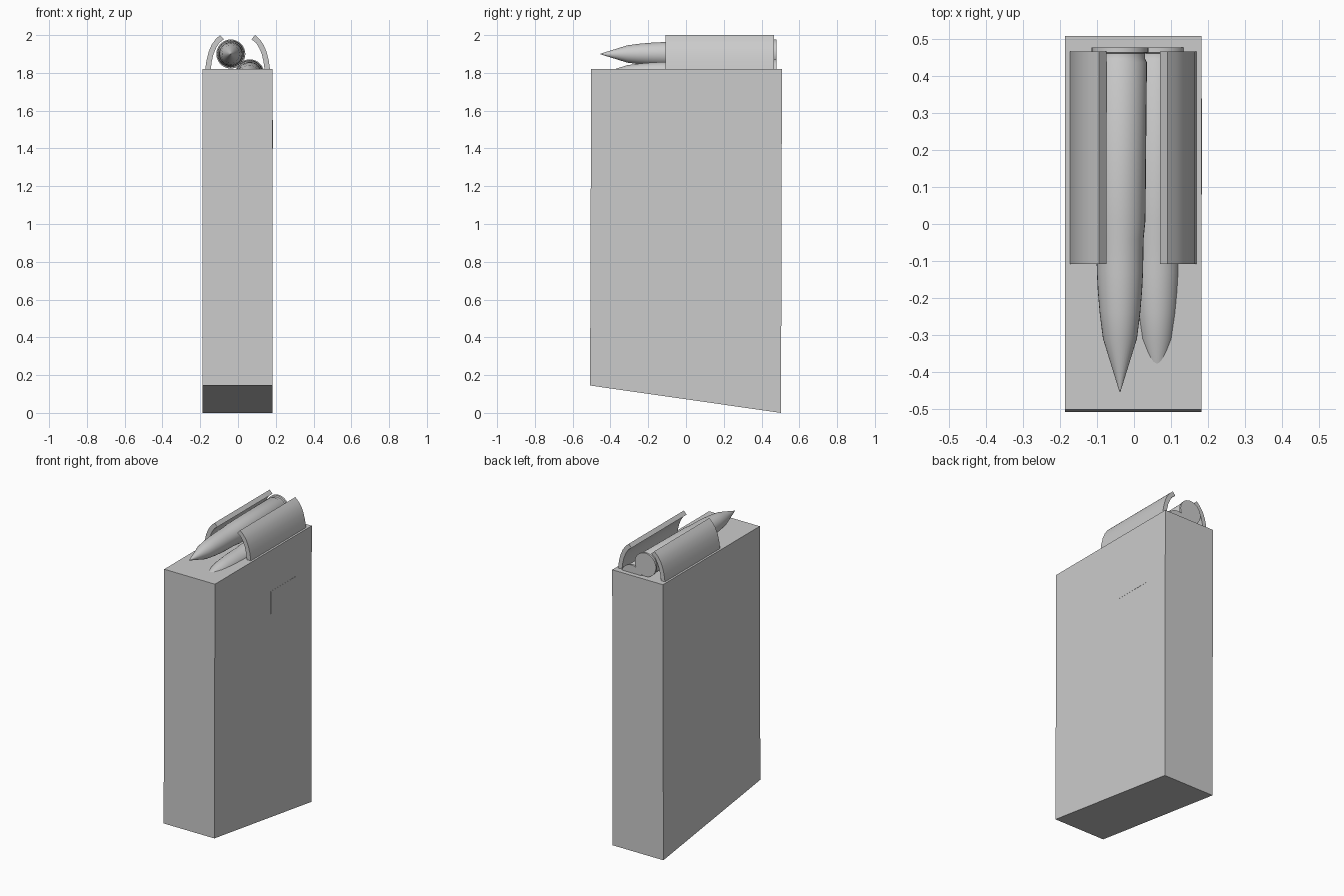
import bpy, math

if "Cube" in bpy.data.objects:
    bpy.data.objects.remove(bpy.data.objects["Cube"])

steel = bpy.data.materials.new("grey_steel")
steel.diffuse_color = (0.6, 0.6, 0.6, 1)
steel.use_nodes = True
steel.node_tree.nodes["Principled BSDF"].inputs["Base Color"].default_value = steel.diffuse_color


def make(name, verts, faces, smooth=False):
    me = bpy.data.meshes.new(name)
    me.from_pydata(verts, [], faces)
    me.materials.append(steel)
    ob = bpy.data.objects.new(name, me)
    bpy.context.collection.objects.link(ob)
    if smooth:
        bpy.ops.object.select_all(action='DESELECT')
        ob.select_set(True)
        bpy.context.view_layer.objects.active = ob
        bpy.ops.object.shade_smooth_by_angle(angle=math.radians(30))
    return ob


def prism(name, outline, place, a, b, smooth=False):
    """Extrude a closed 2D outline from a to b; place maps (u, v, w) to xyz."""
    n = len(outline)
    verts = [place(u, v, w) for w in (a, b) for u, v in outline]
    faces = [(i, (i + 1) % n, n + (i + 1) % n, n + i) for i in range(n)]
    faces += [tuple(reversed(range(n))), tuple(range(n, 2 * n))]
    ob = make(name, verts, faces, smooth)
    # make normals consistent
    import bmesh
    bm = bmesh.new()
    bm.from_mesh(ob.data)
    bmesh.ops.recalc_face_normals(bm, faces=bm.faces)
    bm.to_mesh(ob.data)
    bm.free()
    return ob


def lathe(name, profile, cx, cz, sides=32):
    """Spin (y, radius) points about an axis along y."""
    verts, faces = [], []
    for y, r in profile:
        for k in range(sides):
            t = 2 * math.pi * k / sides
            verts.append((cx + r * math.cos(t), y, cz + r * math.sin(t)))
    for j in range(len(profile) - 1):
        for k in range(sides):
            k2 = (k + 1) % sides
            a, b = j * sides, (j + 1) * sides
            faces.append((a + k, a + k2, b + k2, b + k))
    faces.append(tuple(reversed(range(sides))))
    faces.append(tuple(range(len(verts) - sides, len(verts))))
    return make(name, verts, faces, True)


# Box body with a sloping floor
side = [(-0.508, 0.145), (0.503, 0.005), (0.508, 1.82), (-0.502, 1.82)]
side[1] = (0.503, 0.0)
prism("magazine_body", side, lambda u, v, w: (w, u, v), -0.187, 0.183)

# Catch plate on the right wall
catch = [(0.08, 1.40), (0.34, 1.40), (0.34, 1.55), (0.08, 1.55)]
prism("catch_plate", catch, lambda u, v, w: (w, u, v), 0.182, 0.184)

# Curved feed lips, mirrored about the body centre line
outer = [(0.172, 1.815), (0.165, 1.865), (0.154, 1.91), (0.138, 1.948),
         (0.117, 1.978), (0.093, 2.0)]
inner = [(0.073, 1.978), (0.098, 1.958), (0.114, 1.932), (0.128, 1.899),
         (0.137, 1.86), (0.143, 1.815)]
for name, s in (("right_feed_lip", 1), ("left_feed_lip", -1)):
    prism(name, outer + inner, lambda u, v, w: (s * u - 0.002, w, v),
          -0.108, 0.467, True)

# Two staggered cartridges: rim, groove, case, neck, pointed nose
profile = [(0.478, 0.077), (0.464, 0.077), (0.461, 0.068), (0.447, 0.068),
           (0.437, 0.073), (0.01, 0.069), (-0.04, 0.064), (-0.13, 0.0625),
           (-0.18, 0.060), (-0.24, 0.055), (-0.31, 0.046), (-0.455, 0.001)]
lathe("upper_cartridge", profile, -0.038, 1.90)
lathe("lower_cartridge", profile, 0.062, 1.795)
